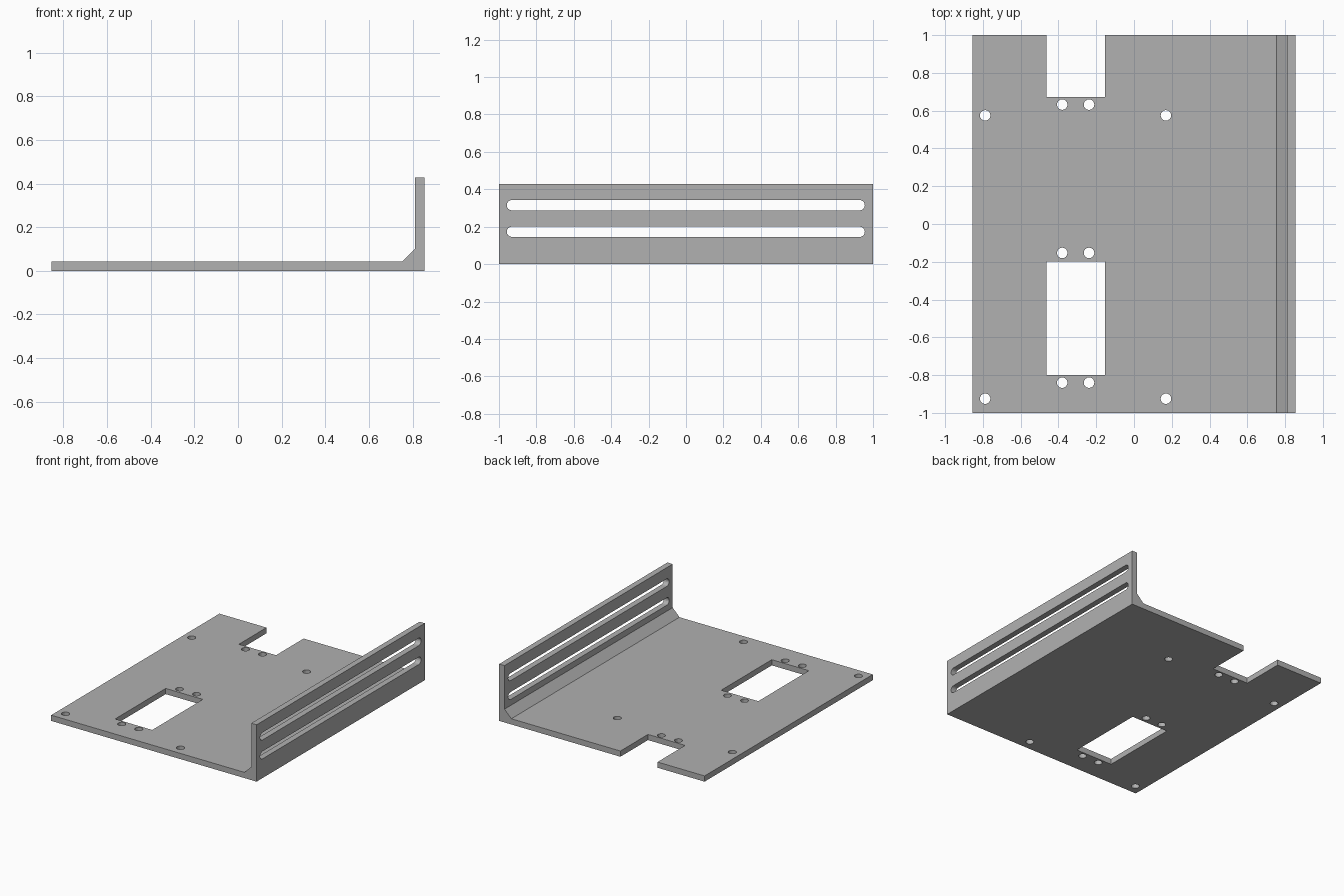
import bpy
import math

cube = bpy.data.objects.get("Cube")
if cube:
    bpy.data.objects.remove(cube, do_unlink=True)

steel = bpy.data.materials.new("plain grey")
steel.use_nodes = True
GREY = (0.44, 0.44, 0.44, 1)
steel.diffuse_color = GREY
steel.node_tree.nodes["Principled BSDF"].inputs["Base Color"].default_value = GREY


def prism(name, outline, place, start, end):
    """Extrude a 2D outline between two depths; place maps (u, v, depth) to xyz."""
    n = len(outline)
    verts = [place(u, v, d) for d in (start, end) for u, v in outline]
    faces = [list(range(n))[::-1], list(range(n, 2 * n))]
    faces += [(i, (i + 1) % n, n + (i + 1) % n, n + i) for i in range(n)]
    mesh = bpy.data.meshes.new(name)
    mesh.from_pydata(verts, [], faces)
    mesh.materials.append(steel)
    obj = bpy.data.objects.new(name, mesh)
    bpy.context.collection.objects.link(obj)
    return obj


def along_x(u, v, d):
    return (d, u, v)


def along_y(u, v, d):
    return (u, d, v)


def along_z(u, v, d):
    return (u, v, d)


def rounded(u0, u1, v, r, steps=8):
    """Outline with half-round ends; a circle when u0 equals u1."""
    pts = []
    for centre, first in ((u1, -math.pi / 2), (u0, math.pi / 2)):
        last = steps if u0 != u1 else steps - 1
        for i in range(last + 1):
            a = first + math.pi * i / steps
            pts.append((centre + r * math.cos(a), v + r * math.sin(a)))
    return pts


def rectangle(u0, u1, v0, v1):
    return [(u0, v0), (u1, v0), (u1, v1), (u0, v1)]


# Angled plate: floor, upright flange and chamfered inner corner
EDGE, WALL, T, TOP = 0.855, 0.811, 0.043, 0.428
profile = [(-EDGE, 0), (EDGE, 0), (EDGE, TOP), (WALL, TOP),
           (WALL, 0.1), (0.754, T), (-EDGE, T)]
bracket = prism("mounting_bracket", profile, along_y, 1, -1)

cutters = []

# Rectangular window and open notch
for v0, v1 in ((-0.8, -0.198), (0.672, 1.1)):
    cutters.append(prism("window_cutter", rectangle(-0.463, -0.154, v0, v1),
                         along_z, -0.1, 0.2))

# Screw holes beside the openings and at the outer mounting points
holes = [(x, y) for x in (-0.38, -0.238) for y in (-0.84, -0.153, 0.632)]
holes += [(x, y) for x in (-0.788, 0.169) for y in (-0.925, 0.575)]
for x, y in holes:
    cutters.append(prism("hole_cutter", rounded(x, x, y, 0.028),
                         along_z, -0.1, 0.2))

# Long slots through the flange
for z in (0.173, 0.315):
    cutters.append(prism("slot_cutter", rounded(-0.93, 0.928, z, 0.028),
                         along_x, 0.7, 1))

# Cut every opening, bake the result and discard the cutters
for cutter in cutters:
    cutter.hide_render = True
    cut = bracket.modifiers.new("cut", 'BOOLEAN')
    cut.operation = 'DIFFERENCE'
    cut.solver = 'EXACT'
    cut.object = cutter

graph = bpy.context.evaluated_depsgraph_get()
finished = bpy.data.meshes.new_from_object(bracket.evaluated_get(graph))
bracket.modifiers.clear()
bracket.data = finished
finished.name = "mounting_bracket"
for cutter in cutters:
    bpy.data.objects.remove(cutter, do_unlink=True)
